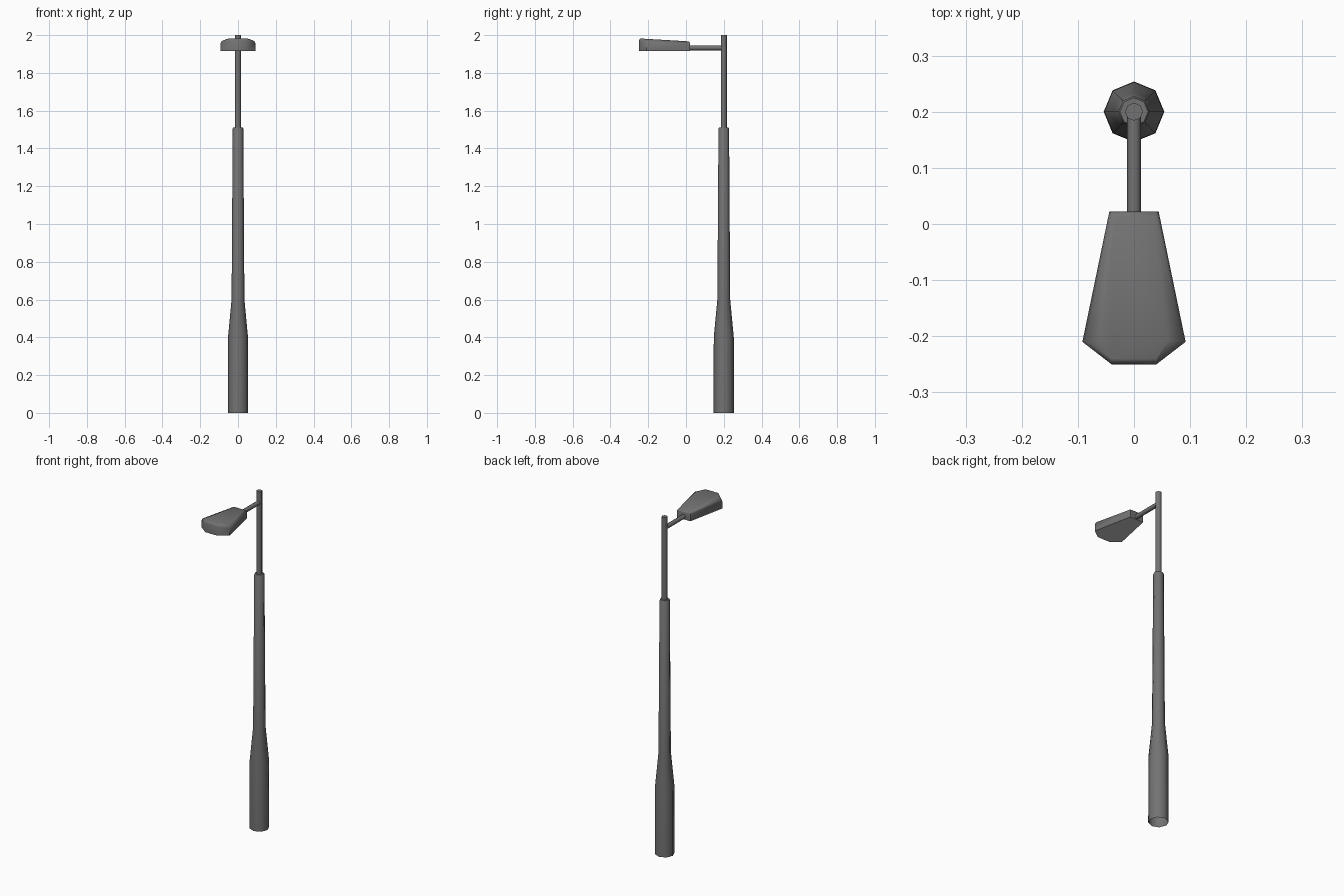
import bpy, bmesh, math
from mathutils import Matrix

if "Cube" in bpy.data.objects:
    bpy.data.objects.remove(bpy.data.objects["Cube"])


def material(name, v):
    m = bpy.data.materials.new(name)
    m.diffuse_color = (v, v, v, 1)
    m.use_nodes = True
    m.node_tree.nodes["Principled BSDF"].inputs["Base Color"].default_value = m.diffuse_color
    return m


METAL = material("grey metal", 0.17)
GLASS = material("pale glass", 0.55)
POLE_Y = 0.2


def finish(bm, name, mat=METAL, angle=50):
    me = bpy.data.meshes.new(name)
    bm.to_mesh(me)
    bm.free()
    me.materials.append(mat)
    ob = bpy.data.objects.new(name, me)
    bpy.context.collection.objects.link(ob)
    bpy.ops.object.select_all(action='DESELECT')
    ob.select_set(True)
    bpy.context.view_layer.objects.active = ob
    bpy.ops.object.shade_smooth_by_angle(angle=math.radians(angle))
    return ob


def loft(bm, rings):
    """Skin a stack of counter-clockwise rings; the top is capped, the bottom stays open."""
    rows = [[bm.verts.new(p) for p in ring] for ring in rings]
    n = len(rows[0])
    for a, b in zip(rows, rows[1:]):
        for i in range(n):
            j = (i + 1) % n
            bm.faces.new((a[i], a[j], b[j], b[i]))
    bm.faces.new(rows[-1])


def octagon(r, z):
    return [(r * math.cos(k * math.pi / 4), POLE_Y + r * math.sin(k * math.pi / 4), z)
            for k in range(8)]


# Tapered pole: wide foot, shoulder, long shaft
bm = bmesh.new()
loft(bm, [octagon(r, z) for r, z in
          [(0.054, 0), (0.053, 0.4), (0.034, 0.6), (0.028, 1.505), (0.025, 1.51)]])
finish(bm, "pole")

# Thin upper mast
bm = bmesh.new()
loft(bm, [octagon(0.016, z) for z in (1.5, 2.0)])
finish(bm, "mast")

# Horizontal arm
bm = bmesh.new()
bmesh.ops.create_cone(bm, cap_ends=True, segments=8, radius1=0.0125, radius2=0.0125, depth=0.2,
                      matrix=Matrix.Translation((0, 0.1, 1.932)) @ Matrix.Rotation(math.pi / 2, 4, 'X'))
finish(bm, "arm")


# Lamp head: upright rim, softened edge, raised centre panel
def outline(*right):
    """Mirror the right half (front to back) into a counter-clockwise ring."""
    return list(right) + [(-x, y, z) for x, y, z in reversed(right)]


base = outline((0.04, -0.25, 1.915), (0.092, -0.21, 1.915), (0.044, 0.022, 1.915))
bm = bmesh.new()
loft(bm, [
    base,
    outline((0.04, -0.25, 1.968), (0.092, -0.21, 1.956), (0.044, 0.022, 1.955)),
    outline((0.04, -0.246, 1.979), (0.086, -0.208, 1.968), (0.040, 0.019, 1.963)),
    outline((0.04, -0.240, 1.982), (0.060, -0.208, 1.980), (0.034, 0.012, 1.967)),
])
finish(bm, "lamp_head", angle=60)

# Glass panel closing the underside of the head
bm = bmesh.new()
bm.faces.new([bm.verts.new(p) for p in reversed(base)])
finish(bm, "lamp_glass", GLASS)
